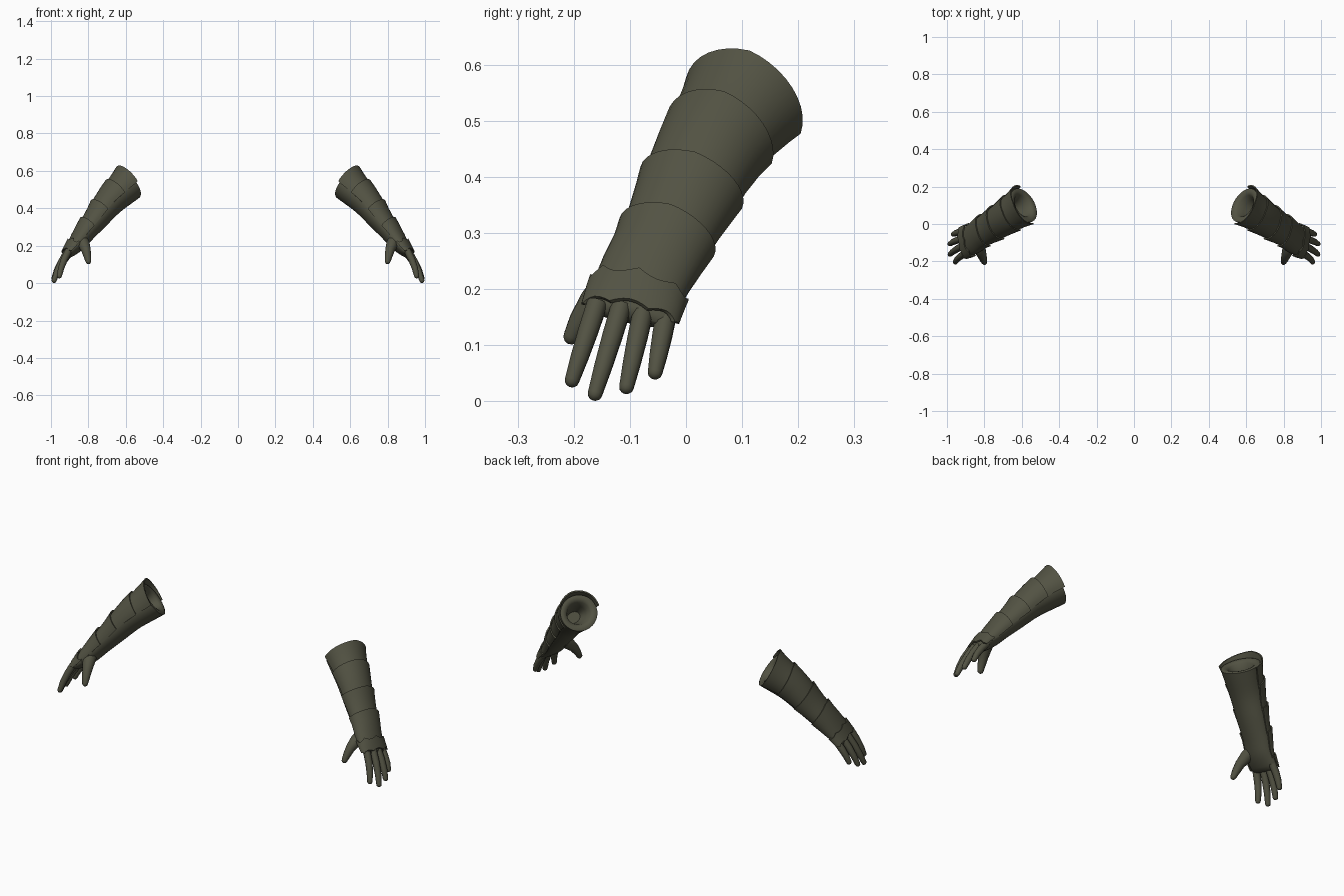
import bpy, bmesh, math
from mathutils import Vector

if "Cube" in bpy.data.objects:
    bpy.data.objects.remove(bpy.data.objects["Cube"])

mat = bpy.data.materials.new("dark_olive_leather")
mat.diffuse_color = (0.085, 0.085, 0.056, 1)
mat.use_nodes = True
mat.node_tree.nodes["Principled BSDF"].inputs["Base Color"].default_value = mat.diffuse_color

# Arm stations from elbow to knuckles: x, y, z, half depth, half width
ARM = [(.59, .10, .525, .093, .100), (.68, .04, .44, .079, .090),
       (.75, -.005, .352, .065, .084), (.815, -.045, .272, .054, .078),
       (.862, -.08, .21, .045, .080), (.91, -.1, .155, .026, .078)]


def station(u):
    """Smoothly interpolated arm station, extended straight past the ends."""
    i = max(0, min(len(ARM) - 2, math.floor(u)))
    f = u - i
    p = [Vector(ARM[max(0, min(len(ARM) - 1, k))]) for k in range(i - 1, i + 3)]
    m1, m2 = (p[2] - p[0]) / 2, (p[3] - p[1]) / 2
    if i == 0:
        m1 = p[2] - p[1]
    if i == len(ARM) - 2:
        m2 = p[2] - p[1]
    if f < 0:
        return p[1] + m1 * f
    if f > 1:
        return p[2] + m2 * (f - 1)
    return (p[1] * (2*f**3 - 3*f*f + 1) + m1 * (f**3 - 2*f*f + f)
            + p[2] * (3*f*f - 2*f**3) + m2 * (f**3 - f*f))


def frame(t):
    """Outward and sideways directions across a path."""
    y = Vector((0, 1, 0))
    w = (y - t * y.dot(t)).normalized()
    return t.cross(w).normalized() * (1 if t.cross(w).x > 0 else -1), w


def surf(u, phi, off=0):
    """Point on the arm; phi = 0 is the outer side."""
    s = station(u)
    t = (station(u + .05) - station(u - .05)).to_3d().normalized()
    n, w = frame(t)
    return (Vector(s[:3]) + n * math.cos(phi) * (s[3] + off)
            + w * math.sin(phi) * (s[4] + off))


def loft(name, loops, angle=40):
    """Skin closed loops, cap both ends, mirror to the other arm."""
    bm = bmesh.new()
    rows = [[bm.verts.new(p) for p in loop] for loop in loops]
    k = len(rows[0])
    for a, b in zip(rows, rows[1:]):
        for i in range(k):
            bm.faces.new((a[i], a[(i + 1) % k], b[(i + 1) % k], b[i]))
    bm.faces.new(rows[0])
    bm.faces.new(rows[-1])
    bmesh.ops.recalc_face_normals(bm, faces=bm.faces)
    me = bpy.data.meshes.new(name)
    bm.to_mesh(me)
    bm.free()
    me.materials.append(mat)
    ob = bpy.data.objects.new(name, me)
    bpy.context.collection.objects.link(ob)
    bpy.ops.object.select_all(action='DESELECT')
    ob.select_set(True)
    bpy.context.view_layer.objects.active = ob
    bpy.ops.object.shade_smooth_by_angle(angle=math.radians(angle))
    ob.modifiers.new("other_arm", 'MIRROR').use_mirror_merge = False
    return ob


def plate(name, top, bottom, flare, reach, steps, tuck=.003):
    """Curved armour plate; top and bottom are edge positions by angle."""
    loops = []
    for i in range(steps + 1):
        q = 2 * i / steps - 1
        phi, a, b = q * math.radians(reach), top(q), bottom(q)
        outer = [(a, flare), (a*.75 + b*.25, flare*.6 + tuck*.4),
                 (a*.4 + b*.6, flare*.2 + tuck*.8), (b, tuck)]
        inner = [(u, o - .007) for u, o in reversed(outer)]
        loops.append([surf(u, phi, o) for u, o in outer + inner])
    return loft(name, loops, 35)


def digit(name, points, sides=10):
    """Tapered finger from (x, y, z, radius) points with a rounded tip."""
    pts = [Vector(p) for p in points]
    end = pts[-1]
    d = (end - pts[-2]).to_3d().normalized()
    for along, r in ((.5, .87), (.85, .5), (.97, .15)):
        pts.append(Vector((*(end.to_3d() + d * along * end[3]), end[3] * r)))
    loops = []
    for i, p in enumerate(pts):
        t = (pts[min(i + 1, len(pts) - 1)] - pts[max(i - 1, 0)]).to_3d().normalized()
        n, w = frame(t)
        loops.append([p.to_3d() + (n * math.cos(a) + w * math.sin(a)) * p[3]
                      for a in (2 * math.pi * k / sides for k in range(sides))])
    return loft(name, loops, 60)


# Sleeve and palm: hollow at the elbow, rounded off at the knuckles
profile = [(.7, -.055), (.3, -.045), (.06, -.036), (0, -.026), (-.03, -.012), (0, 0)]
profile += [(k * .25, 0) for k in range(1, 20)] + [(5, -.002), (5.15, -.012)]
loft("sleeve_and_palm", [[surf(u, 2 * math.pi * k / 28, o) for k in range(28)]
                         for u, o in profile], 50)

# Overlapping forearm plates with a pointed upper edge
for name, peak, side, low in (("upper_arm_plate", -.22, -.03, .85),
                              ("middle_arm_plate", .53, .66, 1.85),
                              ("lower_arm_plate", 1.52, 1.66, 2.85),
                              ("wrist_plate", 2.55, 2.72, 4.35)):
    plate(name, lambda q: peak + (side - peak) * abs(q), lambda q: low,
          .016 if peak < 0 else .013, 102, 20)

# Scalloped knuckle guard
plate("knuckle_guard",
      lambda q: 4.12 + .16 * abs(math.sin(q * 2 * math.pi)) * (abs(q) < .9),
      lambda q: 5.08 - .12 * abs(math.cos(q * 2 * math.pi)),
      .012, 95, 24, .012)

# Fingers: base and tip positions
for name, base, tip in (
        ("index_finger", (.905, -.158, .175), (.955, -.203, .038)),
        ("middle_finger", (.912, -.115, .17), (.983, -.162, .014)),
        ("ring_finger", (.912, -.075, .165), (.984, -.106, .026)),
        ("little_finger", (.905, -.035, .155), (.966, -.055, .052))):
    a, b = Vector(base), Vector(tip)
    bow = Vector((.006, 0, 0))
    digit(name, [(*a, .019), (*(a.lerp(b, .35) + bow), .0185),
                 (*(a.lerp(b, .7) + bow), .0165), (*b, .0135)])

# Thumb with its fleshy base
digit("thumb", [(.838, -.095, .235, .034), (.825, -.135, .208, .033),
                (.812, -.168, .175, .025), (.805, -.19, .142, .020),
                (.800, -.204, .116, .015)])
